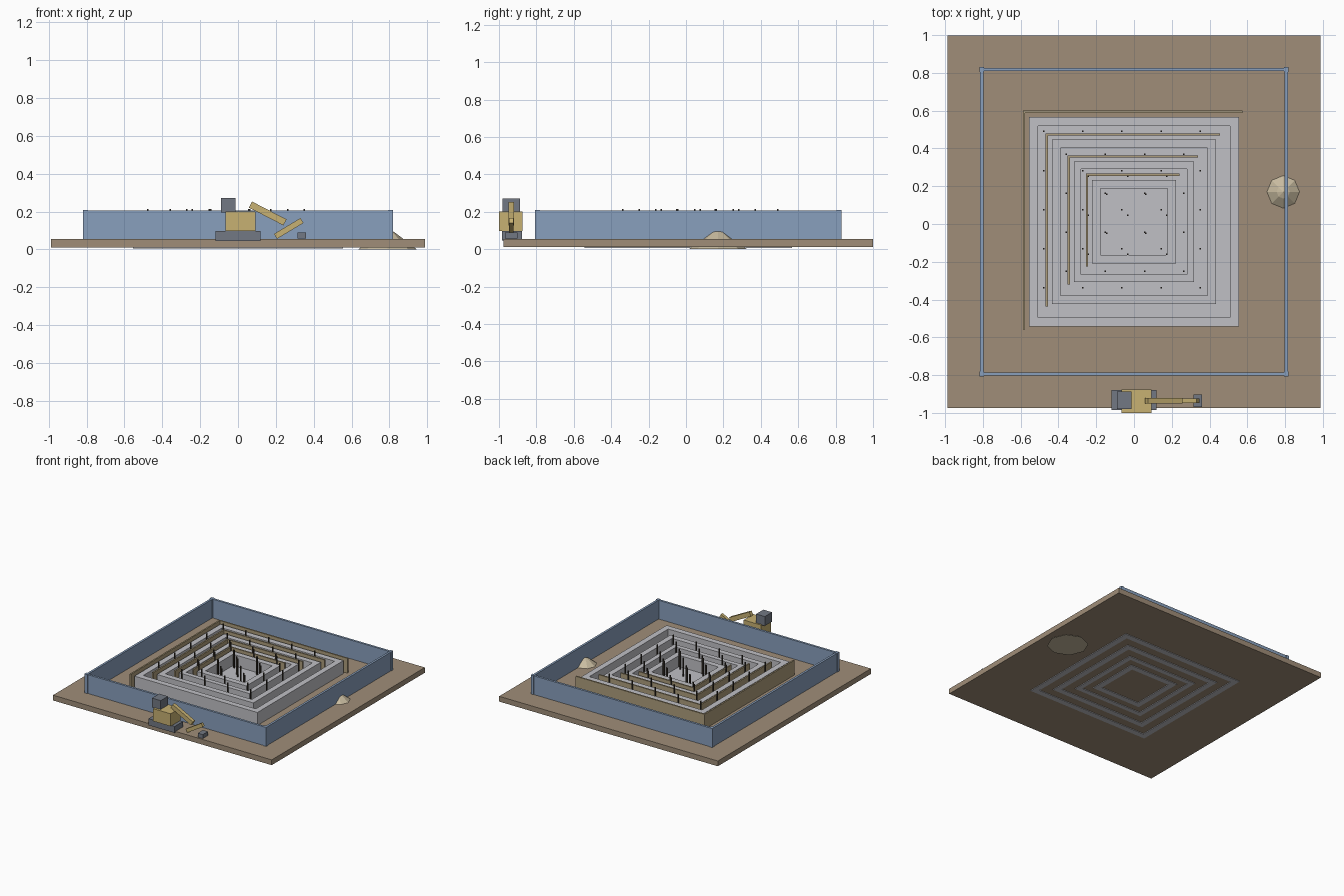
import bpy
import bmesh
from math import atan2, cos, hypot, pi, sin
from mathutils import Matrix, Vector

cube = bpy.data.objects.get("Cube")
if cube:
    bpy.data.objects.remove(cube, do_unlink=True)

CY = 0.012  # centre line of the plot


def material(name, *rgb):
    m = bpy.data.materials.new(name)
    m.use_nodes = True
    color = (*rgb, 1)
    m.diffuse_color = color
    m.node_tree.nodes["Principled BSDF"].inputs["Base Color"].default_value = color
    return m


soil = material("soil brown", .35, .27, .19)
blue = material("fence blue", .25, .35, .51)
concrete = material("concrete grey", .53, .53, .56)
timber = material("timber tan", .42, .34, .2)
steel = material("dark steel", .05, .04, .03)
yellow = material("machine yellow", .57, .44, .17)
iron = material("machine grey", .17, .19, .23)
sand = material("sand beige", .58, .5, .35)


def add_box(bm, x, y, z):
    """Box from (low, high) pairs on each axis."""
    size = Vector([b - a for a, b in (x, y, z)])
    mid = Vector([(a + b) / 2 for a, b in (x, y, z)])
    bmesh.ops.create_cube(bm, size=1, matrix=Matrix.Translation(mid) @ Matrix.Diagonal((*size, 1)))


def finish(name, bm, mat):
    mesh = bpy.data.meshes.new(name)
    bm.to_mesh(mesh)
    bm.free()
    obj = bpy.data.objects.new(name, mesh)
    obj.data.materials.append(mat)
    bpy.context.collection.objects.link(obj)
    return obj


def boxes(name, mat, *specs):
    bm = bmesh.new()
    for spec in specs:
        add_box(bm, *spec)
    return finish(name, bm, mat)


def frame(name, mat, outer, inner, z0, z1):
    """Square wall ring with mitred corners."""
    bm = bmesh.new()
    loops = []
    for h, z in ((outer, z0), (outer, z1), (inner, z1), (inner, z0)):
        loops.append([bm.verts.new((sx * h, CY + sy * h, z))
                      for sx, sy in ((-1, -1), (1, -1), (1, 1), (-1, 1))])
    for i in range(4):
        a, b = loops[i], loops[(i + 1) % 4]
        for j in range(4):
            k = (j + 1) % 4
            bm.faces.new((a[j], a[k], b[k], b[j]))
    bmesh.ops.recalc_face_normals(bm, faces=bm.faces)
    return finish(name, bm, mat)


def arm(name, start, end, thick, width):
    """Sloped beam between two (x, z) points."""
    dx, dz = end[0] - start[0], end[1] - start[1]
    half = hypot(dx, dz) / 2
    obj = boxes(name, yellow, ((-half, half), (-width / 2, width / 2), (-thick / 2, thick / 2)))
    obj.location = ((start[0] + end[0]) / 2, -.935, (start[1] + end[1]) / 2)
    obj.rotation_euler.y = -atan2(dz, dx)


# Ground plot and site fence
G = .054
boxes("ground_slab", soil, ((-.987, .987), (CY - .987, CY + .987), (.011, G)))
frame("site_fence", blue, .815, .797, G - .005, .207)
posts = [((sx * .806 - .013, sx * .806 + .013), (CY + sy * .806 - .013, CY + sy * .806 + .013), (G - .005, .209))
         for sx in (-1, 1) for sy in (-1, 1)]
boxes("fence_posts", blue, *posts)

# Foundation: floor, nested walls, formwork boards on two sides, steel rods
boxes("foundation_floor", concrete, ((-.53, .53), (CY - .53, CY + .53), (G - .01, .068)))
walls = ((.555, .508), (.435, .39), (.318, .28), (.222, .177))
rods = []
for i, (outer, inner) in enumerate(walls):
    n = i + 1
    frame(f"foundation_wall_{n}", concrete, outer, inner, .006, .16)
    b = outer + .033
    boxes(f"formwork_{n}", timber,
          ((-b, -b + .012), (CY - outer - .015, CY + b), (G - .01, .175)),
          ((-b, outer + .02), (CY + b - .012, CY + b), (G - .01, .175)))
    count = 5 - i
    start = outer - .077
    for j in range(count):
        for k in range(count):
            x = -start + .207 * j
            y = CY + start - .207 * k
            rods.append(((x - .004, x + .004), (y - .004, y + .004), (G, .215)))
boxes("steel_rods", steel, *rods)

# Sand heap: eight-sided, flared at the foot
bm = bmesh.new()
rings = []
for r, z in ((.155, 0), (.085, .055), (.035, .092)):
    rings.append([bm.verts.new((.79 + r * cos(a * pi / 4), .17 + r * sin(a * pi / 4), z))
                  for a in range(8)])
tip = bm.verts.new((.79, .17, .105))
bm.faces.new(rings[0][::-1])
for a in range(8):
    b = (a + 1) % 8
    for low, high in zip(rings, rings[1:]):
        bm.faces.new((low[a], low[b], high[b], high[a]))
    bm.faces.new((rings[-1][a], rings[-1][b], tip))
finish("sand_heap", bm, sand)

# Excavator
boxes("excavator_tracks", iron, ((-.12, .118), (-.985, -.878), (.045, .098)))
boxes("excavator_body", yellow, ((-.065, .092), (-1, -.875), (.098, .2)))
boxes("excavator_cab", iron, ((-.09, -.012), (-.98, -.887), (.195, .272)))
arm("excavator_boom", (.066, .237), (.248, .143), .036, .03)
arm("excavator_stick", (.198, .069), (.338, .153), .03, .024)
boxes("excavator_bucket", iron, ((.315, .36), (-.968, -.902), (.057, .09)))
